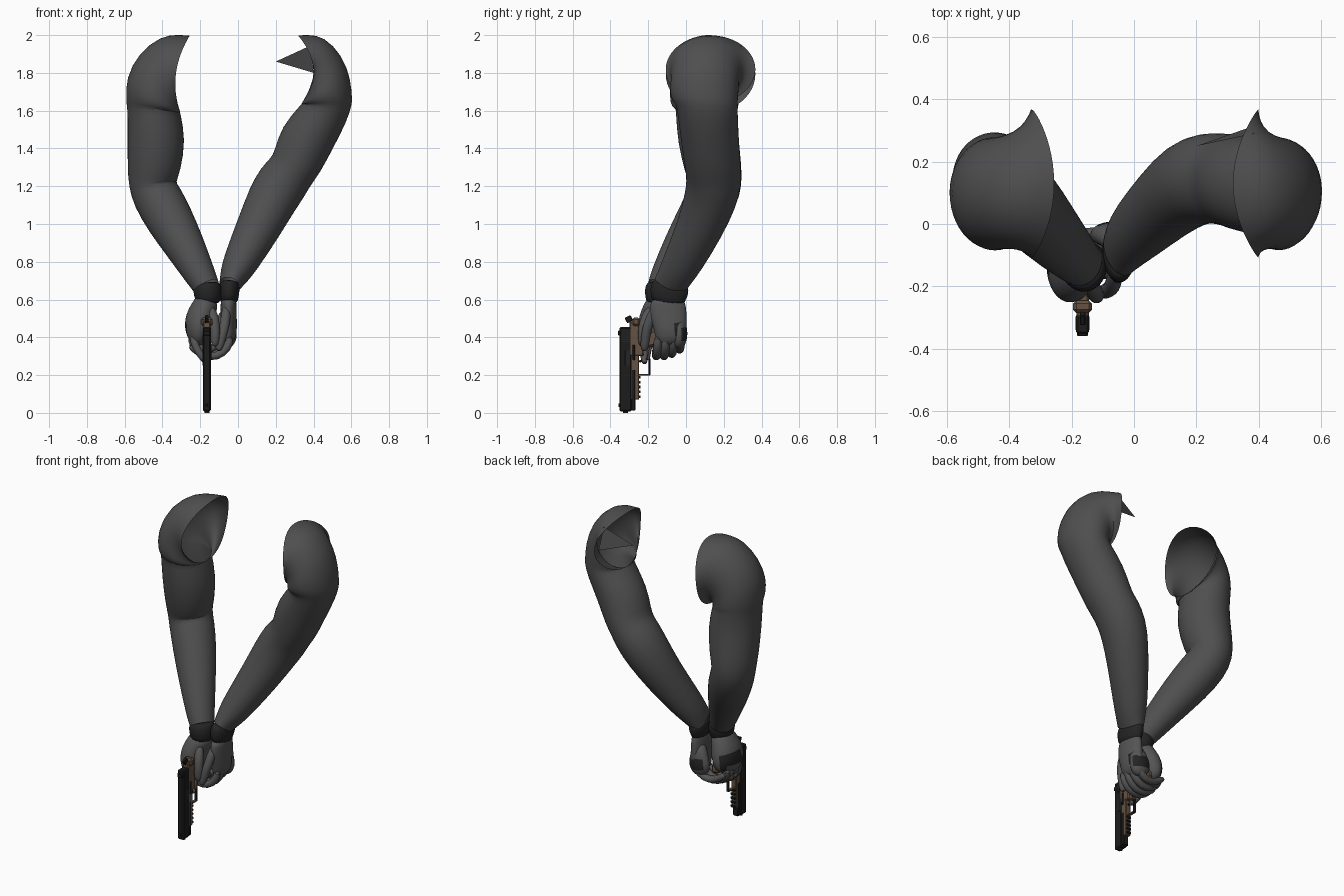
import bpy, bmesh, math
from mathutils import Vector, Matrix

if "Cube" in bpy.data.objects:
    bpy.data.objects.remove(bpy.data.objects["Cube"])


def material(name, rgb):
    m = bpy.data.materials.new(name)
    m.diffuse_color = (*rgb, 1)
    m.use_nodes = True
    m.node_tree.nodes["Principled BSDF"].inputs["Base Color"].default_value = m.diffuse_color
    return m


SLEEVE = material("charcoal_cloth", (0.078, 0.078, 0.078))
GLOVE = material("grey_glove", (0.09, 0.09, 0.09))
CUFF = material("dark_strap", (0.018, 0.018, 0.018))
BLACK = material("gun_black", (0.012, 0.012, 0.012))
TAN = material("tan_frame", (0.13, 0.085, 0.055))
Y = Vector((0, 1, 0))


def finish(bm, name, mats, sub=0, angle=40):
    bmesh.ops.recalc_face_normals(bm, faces=bm.faces)
    me = bpy.data.meshes.new(name)
    bm.to_mesh(me)
    bm.free()
    ob = bpy.data.objects.new(name, me)
    bpy.context.collection.objects.link(ob)
    for m in mats:
        me.materials.append(m)
    if sub:
        ob.modifiers.new("smooth", "SUBSURF").levels = sub
        ob.modifiers["smooth"].render_levels = sub
    bpy.ops.object.select_all(action="DESELECT")
    ob.select_set(True)
    bpy.context.view_layer.objects.active = ob
    bpy.ops.object.shade_smooth_by_angle(angle=math.radians(angle))
    return ob


def path_rings(pts):
    """Rings across a path of (x, y, z, side radius, depth radius)."""
    c = [Vector(p[:3]) for p in pts]
    rings = []
    for i, p in enumerate(pts):
        t = (c[min(i + 1, len(c) - 1)] - c[max(i - 1, 0)]).normalized()
        u = (Y - t * t.dot(Y)).normalized()
        rings.append((c[i], u * p[4], t.cross(u).normalized() * p[3], Vector()))
    return rings


def loft(name, rings, mats, seg=20, caps=True, rule=None, sub=1, angle=60):
    bm = bmesh.new()
    loops = []
    for c, u, v, bow in rings:
        loops.append([bm.verts.new(c + u * math.cos(a) + v * math.sin(a) + bow * math.cos(a) ** 2)
                      for a in (2 * math.pi * k / seg for k in range(seg))])
    for a, b in zip(loops, loops[1:]):
        for k in range(seg):
            j = (k + 1) % seg
            bm.faces.new((a[k], a[j], b[j], b[k]))
    if caps:
        bm.faces.new(loops[0])
        bm.faces.new(loops[-1])
    bmesh.ops.recalc_face_normals(bm, faces=bm.faces)
    if rule:
        for f in bm.faces:
            f.normal_update()
            f.material_index = rule(f.calc_center_median(), f.normal)
    return finish(bm, name, mats, sub, angle)


def shoulder_rings(side, px, pz, fan):
    """Rings fanned about the armpit: (angle, length, depth radius, y, bow)."""
    rings = []
    for deg, length, ry, y, bow in fan:
        a = math.radians(deg)
        out = Vector((side * math.cos(a), 0, math.sin(a))) * (length / 2)
        rings.append((Vector((px, y, pz)) + out, Y * ry, out * -side, Vector((side * bow, 0, 0))))
    return rings


def finger(name, pts, r, mat=GLOVE):
    p = [(*q, r * k, r * k) for q, k in zip(pts, (0.9, 1.05, 1.0, 0.95, 0.85))]
    a, b = Vector(pts[-2]), Vector(pts[-1])
    tip = b + (b - a).normalized() * r * 0.7
    p.append((*tip, r * 0.45, r * 0.45))
    return loft(name, path_rings(p), [mat], seg=10)


# sleeves: forearm, elbow, upper arm and the open, flaring shoulder
right_arm = [(-.165, -.13, .665, .070, .075), (-.19, -.11, .71, .08, .086),
             (-.28, -.015, .88, .108, .11), (-.36, .075, 1.02, .128, .13),
             (-.432, .145, 1.15, .132, .137), (-.455, .16, 1.205, .125, .138),
             (-.445, .145, 1.29, .142, .152), (-.43, .115, 1.46, .156, .163)]
left_arm = [(-.045, -.085, .675, .056, .09), (-.02, -.055, .73, .078, .095),
            (.015, -.015, .80, .096, .108), (.108, .075, .98, .119, .125),
            (.18, .132, 1.13, .135, .142), (.235, .148, 1.22, .14, .147),
            (.278, .145, 1.275, .128, .147), (.315, .14, 1.33, .135, .15), (.367, .125, 1.46, .15, .155)]
loft("right_sleeve", path_rings(right_arm) + shoulder_rings(-1, -.305, 1.59, [
    (0, .28, .165, .11, 0), (9, .29, .165, .11, 0), (14, .297, .18, .10, 0), (32, .342, .185, .095, 0),
    (55, .388, .18, .10, .01), (76, .42, .19, .108, .02), (88, .415, .215, .12, .035),
    (97, .412, .24, .13, .05)]), [SLEEVE], seg=24, caps=False)
loft("left_sleeve", path_rings(left_arm) + shoulder_rings(1, .335, 1.635, [
    (-20, .26, .16, .115, 0), (0, .27, .165, .11, 0), (6, .272, .175, .10, 0), (27, .295, .185, .095, 0),
    (50, .34, .18, .10, .01), (72, .38, .19, .108, .025), (84, .37, .215, .12, .05),
    (93, .366, .24, .13, .075)]), [SLEEVE], seg=24, caps=False)

# loose corner of cloth at the left shoulder
bm = bmesh.new()
v = [bm.verts.new(p) for p in ((.2, .25, 1.86), (.40, .32, 1.80), (.385, .29, 1.945))]
bm.faces.new(v)
finish(bm, "left_sleeve_flap", [SLEEVE])

# wrist straps, each with a raised band
for name, a, b, rx, ry in (("right", (-.165, -.13, .69), (-.155, -.14, .57), .071, .08),
                           ("left", (-.045, -.08, .695), (-.05, -.1, .575), .052, .096)):
    a, b = Vector(a), Vector(b)
    pts = [(*a.lerp(b, t), rx * k, ry * k) for t, k in
           ((0, .9), (.12, .95), (.2, 1.06), (.55, 1.06), (.62, .98), (1, .95))]
    loft(name + "_wrist_strap", path_rings(pts[::-1]), [CUFF], seg=20)


# palms with dark knuckle pads
def pad(x, y, low, high, spread):
    d = Vector((x, y, 0))
    return lambda c, n: int(low < c.z < high and n.dot(d) > spread)


loft("right_palm", path_rings([
    (-.215, -.12, .365, .025, .06), (-.213, -.125, .385, .05, .098), (-.21, -.13, .425, .07, .116),
    (-.205, -.135, .465, .079, .12), (-.197, -.135, .50, .08, .115), (-.19, -.135, .53, .075, .108),
    (-.17, -.135, .58, .065, .085), (-.16, -.135, .61, .055, .07)]),
    [GLOVE, CUFF], seg=24, rule=pad(-.85, .53, .42, .50, .7))
loft("left_palm", path_rings([
    (-.065, -.07, .36, .02, .05), (-.06, -.075, .385, .04, .078), (-.055, -.08, .41, .045, .083),
    (-.052, -.082, .44, .046, .087), (-.05, -.085, .47, .045, .09), (-.05, -.093, .52, .043, .098),
    (-.05, -.098, .58, .042, .095), (-.05, -.098, .61, .04, .08)]),
    [GLOVE, CUFF], seg=24, rule=pad(.6, .8, .38, .46, .75))
loft("left_knuckles", path_rings([
    (-.085, -.045, .345, .03, .02), (-.08, -.04, .365, .055, .035), (-.075, -.035, .39, .066, .04),
    (-.073, -.033, .42, .068, .042), (-.07, -.035, .45, .064, .04), (-.065, -.045, .50, .048, .04),
    (-.06, -.06, .54, .03, .03)]), [GLOVE, CUFF], seg=24, rule=pad(.3, .95, .38, .46, .6))

# fingers: right hand round the grip, left hand over it
for i in range(3):
    y = -.155 + i * .045
    finger(f"right_finger_{i}", [(-.25, y, .41), (-.24, y, .365), (-.19, y, .335),
                                 (-.14, y, .335), (-.105, y, .37)], .025)
for i in range(4):
    y, up = -.15 + i * .041, (0, .0, .012, .035)[i]
    finger(f"left_finger_{i}", [(-.04, y, .41 + up), (-.05, y, .345 + up), (-.11, y - .005, .295 + up),
                                (-.18, y - .01, .30 + up), (-.242, y - .01, .345 + up)], .024)
finger("right_trigger_finger", [(-.24, -.19, .43), (-.235, -.21, .38), (-.215, -.22, .33),
                                (-.185, -.222, .29), (-.165, -.22, .272)], .021)
finger("right_thumb", [(-.15, -.18, .56), (-.13, -.21, .51), (-.122, -.226, .46),
                       (-.12, -.23, .41), (-.122, -.23, .37)], .028)
finger("left_thumb", [(-.06, -.15, .57), (-.065, -.19, .50), (-.075, -.208, .44),
                      (-.09, -.215, .39), (-.10, -.22, .345)], .027)

# pistol: muzzle points down, sights face the front
GX = -.165


def box(name, y0, y1, z0, z1, hx, mat, bevel=.004, x=GX, tilt=0):
    bm = bmesh.new()
    bmesh.ops.create_cube(bm, size=1)
    bmesh.ops.scale(bm, vec=(2 * hx, y1 - y0, z1 - z0), verts=bm.verts)
    if bevel:
        bmesh.ops.bevel(bm, geom=bm.edges[:], offset=bevel, segments=1, affect="EDGES")
    bmesh.ops.transform(bm, matrix=Matrix.Translation((x, (y0 + y1) / 2, (z0 + z1) / 2))
                        @ Matrix.Rotation(tilt, 4, "X"), verts=bm.verts)
    return finish(bm, name, [mat], angle=30)


box("slide", -.353, -.288, .008, .455, .021, BLACK, .007)
box("frame_front", -.292, -.248, .07, .32, .018, TAN)
box("frame_rear", -.30, -.225, .30, .485, .020, TAN, .006)
box("dust_cover", -.29, -.268, .012, .23, .019, BLACK)
box("grip", -.25, -.05, .355, .44, .022, TAN, .012, tilt=.15)
box("beavertail", -.285, -.245, .46, .505, .030, TAN, .01)
box("hammer", -.32, -.285, .48, .512, .009, BLACK, .003, tilt=.5)
box("rear_sight", -.36, -.345, .41, .435, .018, BLACK, .003)
box("front_sight", -.358, -.345, .03, .05, .006, BLACK, .002)
box("ejector", -.322, -.296, .25, .33, .0225, CUFF, .001)
box("slide_stop", -.282, -.27, .28, .36, .024, BLACK, .002)
box("trigger", -.25, -.205, .272, .284, .006, BLACK, .003, tilt=.3)
box("guard_front", -.255, -.19, .197, .207, .010, TAN, .003)
box("guard_bottom", -.199, -.189, .197, .29, .010, BLACK, .003)
box("guard_rear", -.20, -.185, .28, .36, .011, TAN, .003, tilt=-.2)
for i in range(5):
    box(f"rail_tooth_{i}", -.252, -.24, .078 + i * .026, .092 + i * .026, .016, BLACK, .002)
for i in range(6):
    for s in (-1, 1):
        box(f"slide_groove_{i}_{s}", -.34, -.3, .375 + i * .012, .380 + i * .012, .0012, CUFF, 0, x=GX + s * .021)

# barrel end in the muzzle
bm = bmesh.new()
bmesh.ops.create_cone(bm, cap_ends=True, segments=16, radius1=.013, radius2=.013, depth=.04,
                      matrix=Matrix.Translation((GX, -.32, .0205)))
finish(bm, "barrel", [CUFF])
